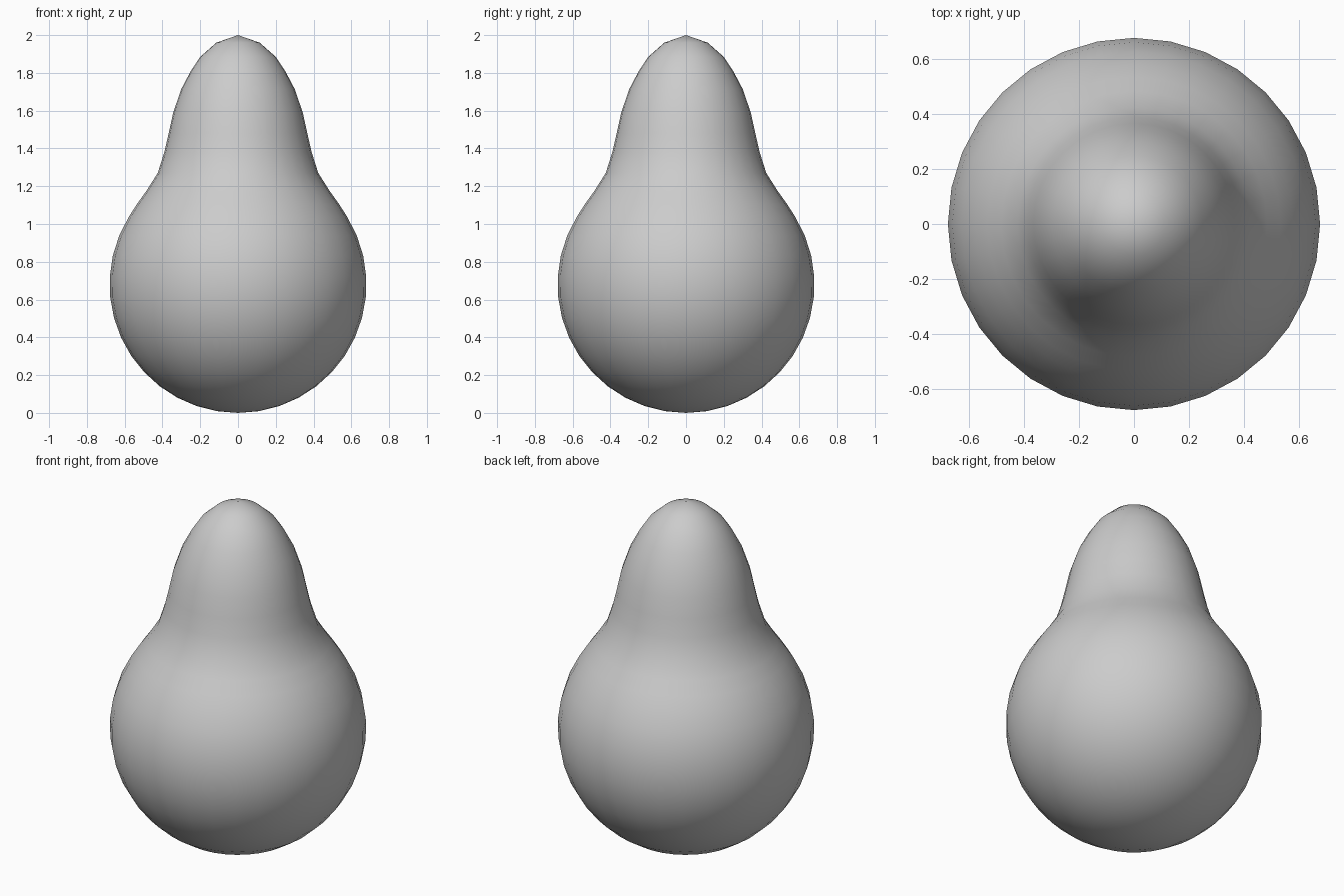
import bpy, bmesh, math
from mathutils import Matrix

if "Cube" in bpy.data.objects:
    bpy.data.objects.remove(bpy.data.objects["Cube"])

R = 0.68        # radius of the round lower body
SEGMENTS = 32

# Profile (radius, height): spherical base, then the tapering neck
profile = [(R * math.sin(a), R - R * math.cos(a))
           for a in (math.radians(121.7 * i / 13) for i in range(14))]
profile += [(0.535, 1.105), (0.485, 1.175), (0.425, 1.27), (0.39, 1.38),
            (0.367, 1.48), (0.343, 1.59), (0.3, 1.715), (0.25, 1.81),
            (0.2, 1.885), (0.115, 1.96), (0.0, 2.0)]

# Lathe the profile around z
bm = bmesh.new()
verts = [bm.verts.new((r, 0, z)) for r, z in profile]
edges = [bm.edges.new(pair) for pair in zip(verts, verts[1:])]
bmesh.ops.spin(bm, geom=verts + edges, cent=(0, 0, 0), axis=(0, 0, 1),
               angle=math.tau, steps=SEGMENTS, use_duplicate=False)
bmesh.ops.remove_doubles(bm, verts=bm.verts, dist=0.0005)
bmesh.ops.recalc_face_normals(bm, faces=bm.faces)

mesh = bpy.data.meshes.new("pear_body")
bm.to_mesh(mesh)
bm.free()
mesh.shade_smooth()
body = bpy.data.objects.new("pear_body", mesh)
bpy.context.collection.objects.link(body)

# Plain grey surface
grey = bpy.data.materials.new("plain_grey")
grey.diffuse_color = (0.6, 0.6, 0.6, 1)
grey.use_nodes = True
grey.node_tree.nodes["Principled BSDF"].inputs["Base Color"].default_value = grey.diffuse_color
mesh.materials.append(grey)
